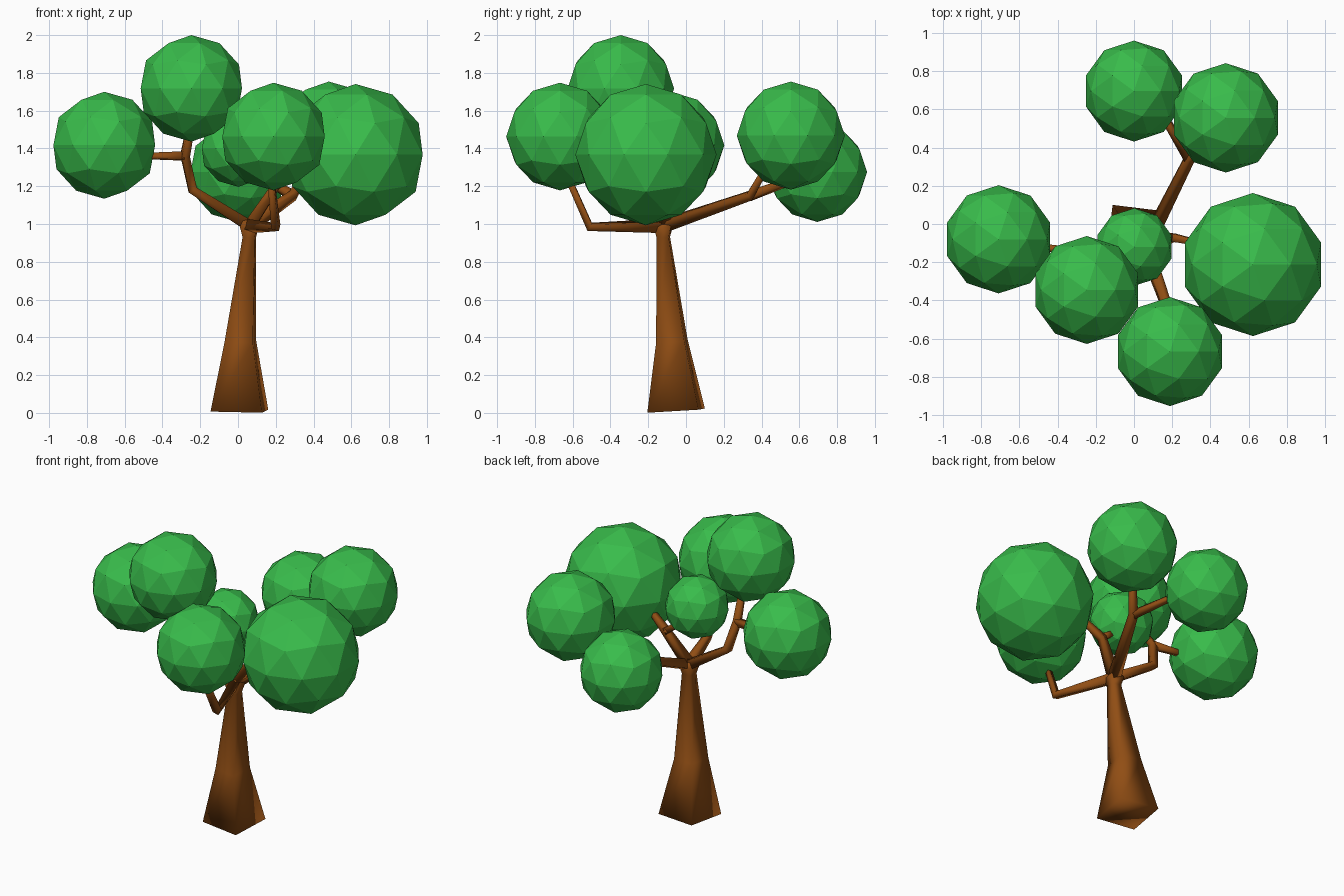
import bpy, bmesh, math
from mathutils import Vector, Matrix

if "Cube" in bpy.data.objects:
    bpy.data.objects.remove(bpy.data.objects["Cube"])


def material(name, color):
    m = bpy.data.materials.new(name)
    m.diffuse_color = color
    m.use_nodes = True
    m.node_tree.nodes["Principled BSDF"].inputs["Base Color"].default_value = m.diffuse_color
    return m


BARK = material("bark", (0.28, 0.075, 0.007, 1))
LEAF = material("leaf", (0.04, 0.50, 0.07, 1))


def add_object(name, bm, mat, smooth):
    for f in bm.faces:
        f.smooth = smooth
    mesh = bpy.data.meshes.new(name)
    bm.to_mesh(mesh)
    bm.free()
    mesh.materials.append(mat)
    obj = bpy.data.objects.new(name, mesh)
    bpy.context.collection.objects.link(obj)
    return obj


def limb(name, points, twist=0):
    """Square-section tapered limb; each point is (x, y, z, half_width)."""
    bm = bmesh.new()
    pos = [Vector(p[:3]) for p in points]
    steps = [(b - a).normalized() for a, b in zip(pos, pos[1:])]
    tangents = [steps[0]]
    tangents += [(a + b).normalized() for a, b in zip(steps, steps[1:])]
    tangents.append(steps[-1])
    frame = Matrix.Rotation(math.radians(twist), 3, 'Z')
    last = Vector((0, 0, 1))
    rings = []
    for p, t, point in zip(pos, tangents, points):
        frame = last.rotation_difference(t).to_matrix() @ frame
        last = t
        h = point[3]
        rings.append([bm.verts.new(p + frame @ Vector((sx * h, sy * h, 0)))
                      for sx, sy in ((1, 1), (-1, 1), (-1, -1), (1, -1))])
    for a, b in zip(rings, rings[1:]):
        for i in range(4):
            j = (i + 1) % 4
            bm.faces.new((a[i], a[j], b[j], b[i]))
    bm.faces.new(rings[0][::-1])
    bm.faces.new(rings[-1])
    add_object(name, bm, BARK, True)


# Trunk, flared at the foot and at the crotch
limb("trunk", [(0.0075, -0.0525, 0.012, 0.137), (0.013, -0.075, 0.38, 0.075),
               (0.06, -0.12, 0.93, 0.032), (0.06, -0.12, 0.985, 0.045),
               (0.06, -0.12, 1.02, 0.03)], twist=-7)

# Branches from the crotch, with their forks
J = (0.06, -0.12, 0.99, 0.03)
back_fork = (0.29, 0.34, 1.15, 0.022)
left_fork = (-0.28, -0.15, 1.36, 0.022)
right_fork = (0.20, -0.07, 1.20, 0.022)
limb("front_branch", [J, (0.20, -0.51, 0.985, 0.021), (0.17, -0.64, 1.28, 0.015)])
limb("back_branch", [J, back_fork, (0.40, 0.46, 1.36, 0.015)])
limb("back_twig", [back_fork, (0.12, 0.62, 1.25, 0.014)])
limb("left_branch", [J, (-0.24, -0.105, 1.18, 0.024), left_fork,
                     (-0.25, -0.25, 1.52, 0.018)])
limb("left_twig", [left_fork, (-0.55, -0.11, 1.36, 0.013)])
limb("right_branch", [J, right_fork, (0.34, -0.10, 1.30, 0.015)])
limb("middle_twig", [right_fork, (0.08, -0.09, 1.29, 0.014)])

# Foliage balls: centre and radius
foliage = {
    "back": (0.0, 0.695, 1.275, 0.264),
    "back_right": (0.48, 0.555, 1.468, 0.286),
    "left": (-0.708, -0.08, 1.417, 0.283),
    "top": (-0.247, -0.345, 1.718, 0.282),
    "middle": (0.002, -0.12, 1.40, 0.203),
    "right": (0.622, -0.212, 1.367, 0.374),
    "front": (0.188, -0.667, 1.463, 0.285),
}
for name, (x, y, z, r) in foliage.items():
    bm = bmesh.new()
    bmesh.ops.create_icosphere(bm, subdivisions=2, radius=r,
                               matrix=Matrix.Translation((x, y, z)))
    add_object(name + "_foliage", bm, LEAF, False)
